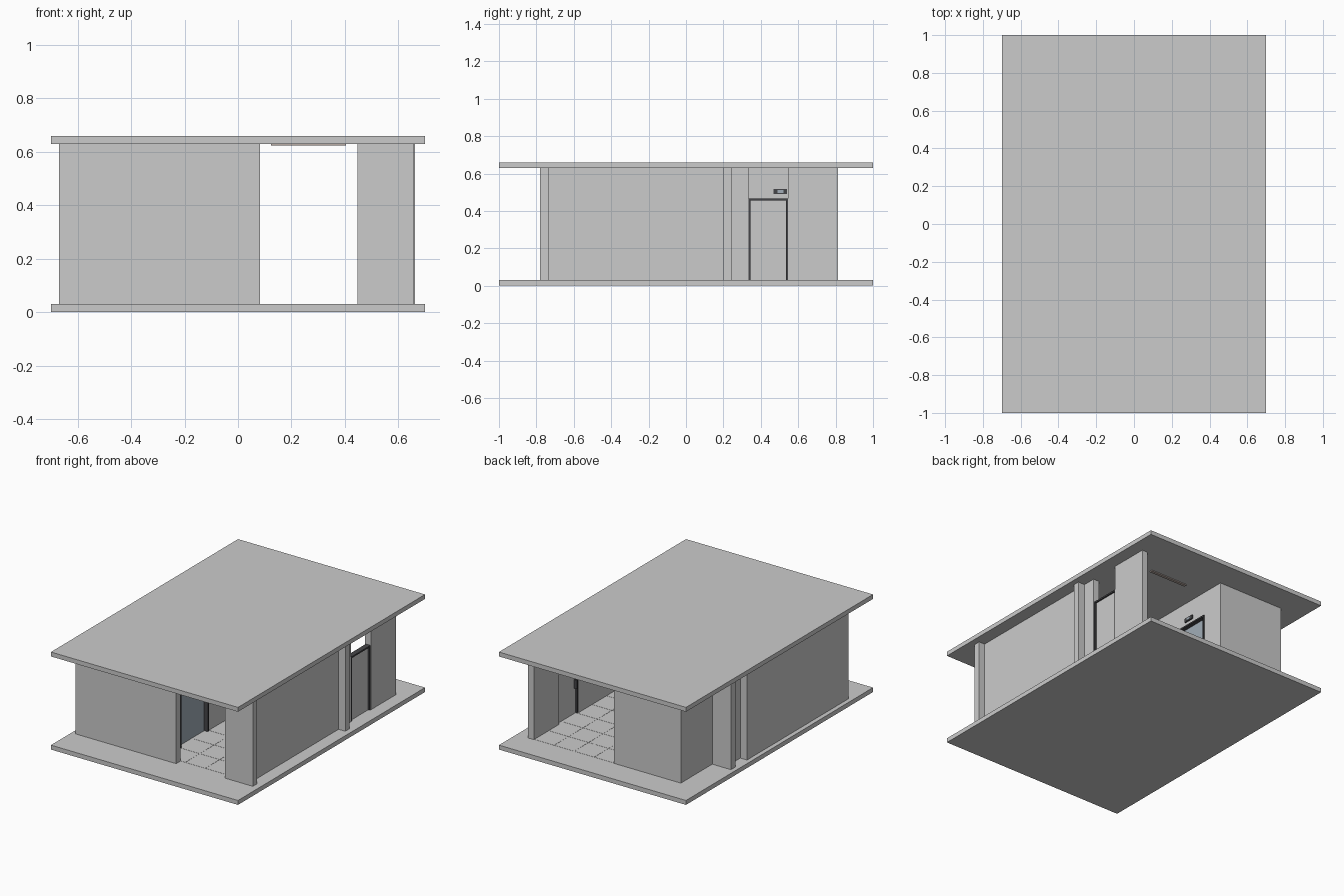
import bpy

if "Cube" in bpy.data.objects:
    bpy.data.objects.remove(bpy.data.objects["Cube"])

Z0, Z1 = 0.03, 0.63          # storey floor and ceiling heights
DOOR_TOP = 0.455


def material(name, rgb):
    m = bpy.data.materials.new(name)
    m.diffuse_color = (*rgb, 1)
    m.use_nodes = True
    m.node_tree.nodes["Principled BSDF"].inputs["Base Color"].default_value = m.diffuse_color
    return m


DARK = material("dark_metal", (0.06, 0.06, 0.065))
STEEL = material("steel", (0.36, 0.42, 0.48))
LAMP = material("lamp", (0.5, 0.42, 0.38))


def box(name, x, y, z=(Z0, Z1), mat=None):
    """Axis-aligned box from (min, max) ranges."""
    bpy.ops.mesh.primitive_cube_add(size=1)
    o = bpy.context.object
    o.name = name
    o.location = [(a + b) / 2 for a, b in (x, y, z)]
    o.scale = [b - a for a, b in (x, y, z)]
    if mat:
        o.data.materials.append(mat)
    return o


def door_frame(name, x, y, top, w=0.01):
    """Two jambs and a head around an opening in a wall along y."""
    box(name + "_jamb_a", x, (y[0], y[0] + w), (Z0, top), DARK)
    box(name + "_jamb_b", x, (y[1] - w, y[1]), (Z0, top), DARK)
    box(name + "_head", x, y, (top, top + w), DARK)


# Floor and roof slabs
box("floor_slab", (-0.70, 0.70), (-1, 1), (0, Z0))
box("roof_slab", (-0.70, 0.70), (-1, 1), (Z1, 0.66))

# Front walls either side of the entrance
box("front_wall_left", (-0.67, 0.083), (-0.78, -0.735))
box("front_wall_right", (0.447, 0.657), (-0.78, -0.735))

# Right side: long wall, stub wall, short pier and rear wall
box("right_long_wall", (0.57, 0.613), (-0.735, 0.20))
box("right_stub_wall", (0.57, 0.663), (0.20, 0.245))
box("right_pier", (0.57, 0.613), (0.245, 0.335))
box("right_rear_wall", (0.57, 0.613), (0.545, 0.812))

# Side door, open above its frame
door_frame("side_door", (0.575, 0.61), (0.335, 0.545), DOOR_TOP)
box("side_door_leaf", (0.585, 0.60), (0.345, 0.535), (Z0, DOOR_TOP))
box("side_door_handle", (0.565, 0.585), (0.352, 0.36), (0.2, 0.26), DARK)

# Left side: long wall, shallow recess, stub wall, set-back shaft wall
box("left_long_wall", (-0.67, -0.625), (-0.735, 0.26))
box("left_long_wall_return", (-0.67, -0.48), (0.26, 0.305))
box("left_recess_wall", (-0.62, -0.575), (0.305, 0.43))
box("left_stub_wall", (-0.67, -0.48), (0.43, 0.476))
box("left_shaft_wall", (-0.53, -0.485), (0.476, 0.77))
box("rear_shaft_wall", (-0.53, -0.03), (0.767, 0.812))

# Corridor wall with two lift openings
lifts = [(-0.58, -0.28), (0.355, 0.655)]
WALL_X = (-0.075, -0.03)
edges = [-0.735] + [v for pair in lifts for v in pair] + [0.767]
for a, b in zip(edges[::2], edges[1::2]):
    box("corridor_wall", WALL_X, (a, b))

for y0, y1 in lifts:
    c = (y0 + y1) / 2
    box("lift_lintel", WALL_X, (y0, y1), (DOOR_TOP + 0.01, Z1))
    door_frame("lift", (-0.07, -0.022), (y0, y1), DOOR_TOP)
    for a, b in ((y0 + 0.01, c - 0.001), (c + 0.001, y1 - 0.01)):
        box("lift_door_panel", (-0.062, -0.05), (a, b), (Z0, DOOR_TOP), STEEL)
    # Floor indicator and call button plate
    box("lift_indicator", (-0.03, -0.022), (c - 0.036, c + 0.036),
        (0.49, 0.517), DARK)
    box("indicator_screen", (-0.022, -0.020), (c - 0.015, c + 0.015),
        (0.496, 0.511), STEEL)
    box("call_button_plate", (-0.03, -0.024), (y0 - 0.06, y0 - 0.04),
        (0.21, 0.26), DARK)

# Thin ceiling lights across the corridor
for y in (-0.55, 0.05, 0.65):
    box("ceiling_light", (0.123, 0.405), (y - 0.01, y + 0.01),
        (0.623, Z1), LAMP)

# Floor tiles, very slightly raised so the joints read
NX, NY = 4, 10
dx, dy = 0.60 / NX, 1.545 / NY
for i in range(NX):
    for j in range(NY):
        x, y = -0.03 + i * dx, -0.735 + j * dy
        box("floor_tile", (x + 0.001, x + dx - 0.001),
            (y + 0.001, y + dy - 0.001), (Z0 - 0.001, Z0 + 0.001))
